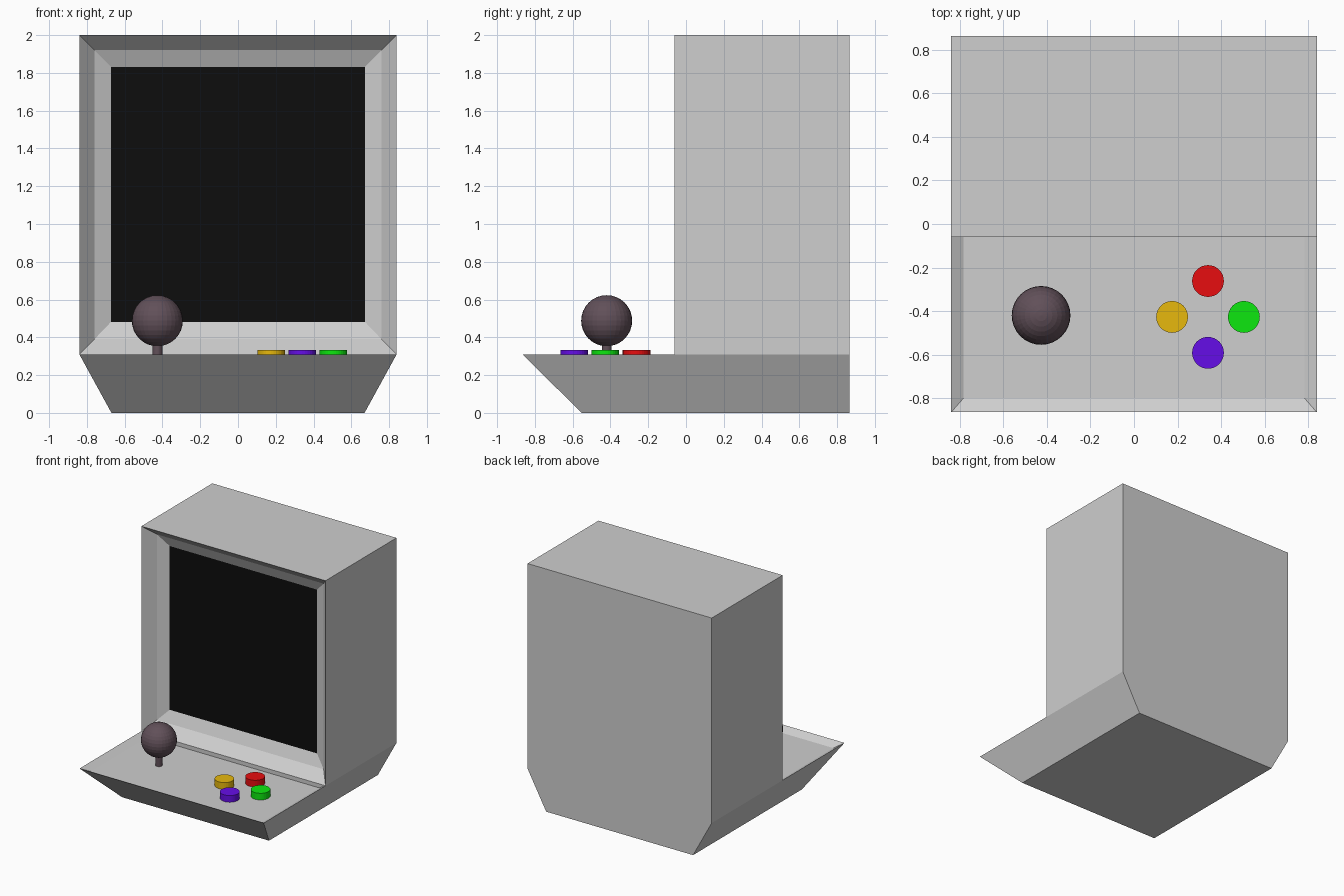
import bpy, bmesh, math

if "Cube" in bpy.data.objects:
    bpy.data.objects.remove(bpy.data.objects["Cube"])


def material(name, r, g, b):
    m = bpy.data.materials.new(name)
    m.diffuse_color = (r, g, b, 1)
    m.use_nodes = True
    m.node_tree.nodes["Principled BSDF"].inputs["Base Color"].default_value = m.diffuse_color
    return m


GREY = material("cabinet grey", 0.62, 0.62, 0.62)
BLACK = material("screen black", 0.004, 0.004, 0.004)
PLUM = material("joystick plum", 0.12, 0.08, 0.10)
RED = material("button red", 0.8, 0.004, 0.005)
YELLOW = material("button yellow", 0.8, 0.48, 0.004)
GREEN = material("button green", 0.004, 0.8, 0.005)
VIOLET = material("button violet", 0.13, 0.004, 0.8)


def finish(name, bm, mats):
    mesh = bpy.data.meshes.new(name)
    bm.to_mesh(mesh)
    bm.free()
    for m in mats:
        mesh.materials.append(m)
    obj = bpy.data.objects.new(name, mesh)
    bpy.context.collection.objects.link(obj)
    return obj


def loft(name, rings, mats, start_cap=True, end_mat=0):
    """Skin matching rectangles in order; the last one is always capped."""
    bm = bmesh.new()
    vs = [[bm.verts.new(p) for p in ring] for ring in rings]
    for a, b in zip(vs, vs[1:]):
        for i in range(4):
            j = (i + 1) % 4
            bm.faces.new((a[i], a[j], b[j], b[i]))
    if start_cap:
        bm.faces.new(vs[0][::-1])
    if end_mat is not None:
        bm.faces.new(vs[-1]).material_index = end_mat
    return finish(name, bm, mats)


def flat_rect(hx, y0, y1, z):
    return [(-hx, y0, z), (hx, y0, z), (hx, y1, z), (-hx, y1, z)]


def upright_rect(hx, z0, z1, y):
    return [(-hx, y, z0), (hx, y, z0), (hx, y, z1), (-hx, y, z1)]


W, FRONT, BACK = 0.84, -0.865, 0.865
SCREEN_Y, DECK, PANEL = -0.06, 0.31, 0.277

# Tapered base, open on top where the panel and cabinet close it
loft("base", [flat_rect(0.67, -0.553, BACK, 0), flat_rect(W, FRONT, BACK, DECK)],
     [GREY], end_mat=None)

# Shallow sunken control panel
loft("control_panel", [flat_rect(W, FRONT, SCREEN_Y, DECK),
                       flat_rect(0.783, -0.80, SCREEN_Y, PANEL)],
     [GREY], start_cap=False)

# Cabinet with a two-step bezel leading in to the screen
loft("cabinet", [upright_rect(W, DECK, 2.0, BACK),
                 upright_rect(W, DECK, 2.0, SCREEN_Y),
                 upright_rect(0.76, 0.39, 1.92, 0.03),
                 upright_rect(0.672, 0.482, 1.832, 0.07)],
     [GREY, BLACK], end_mat=1)


def cylinder(name, x, y, r, z0, z1, mat):
    bm = bmesh.new()
    bmesh.ops.create_cone(bm, cap_ends=True, segments=32, radius1=r, radius2=r,
                          depth=z1 - z0)
    bmesh.ops.translate(bm, vec=(x, y, (z0 + z1) / 2), verts=bm.verts)
    return finish(name, bm, [mat])


# Four buttons in a diamond
for i, (label, mat) in enumerate((("green", GREEN), ("red", RED),
                                  ("yellow", YELLOW), ("violet", VIOLET))):
    a = i * math.pi / 2
    cylinder(label + "_button", 0.34 + 0.165 * math.cos(a),
             -0.427 + 0.165 * math.sin(a), 0.073, PANEL - 0.005, 0.332, mat)

# Joystick
cylinder("joystick_stick", -0.427, -0.42, 0.026, PANEL - 0.005, 0.40, PLUM)
bm = bmesh.new()
bmesh.ops.create_uvsphere(bm, u_segments=32, v_segments=16, radius=0.135)
bmesh.ops.translate(bm, vec=(-0.427, -0.42, 0.488), verts=bm.verts)
finish("joystick_ball", bm, [PLUM])
